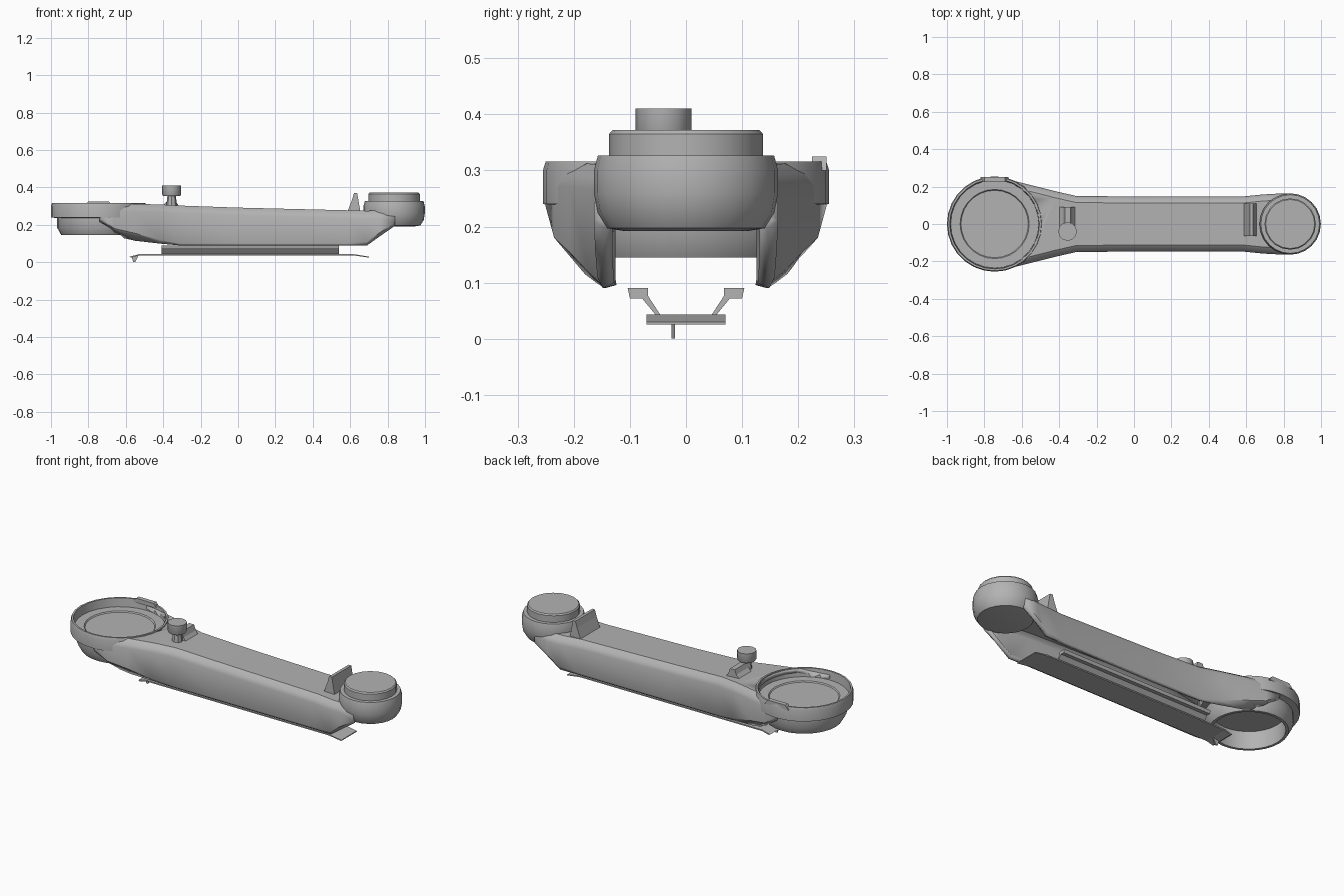
import bpy, bmesh, math
from mathutils import Vector

cube = bpy.data.objects.get("Cube")
if cube:
    bpy.data.objects.remove(cube, do_unlink=True)

grey = bpy.data.materials.new("machined grey")
grey.use_nodes = True
COLOUR = (0.45, 0.45, 0.45, 1)
grey.diffuse_color = COLOUR
grey.node_tree.nodes["Principled BSDF"].inputs["Base Color"].default_value = COLOUR


def finish(name, bm, smooth=True):
    """Turn a bmesh into a named grey object."""
    bmesh.ops.remove_doubles(bm, verts=bm.verts, dist=1e-5)
    bmesh.ops.recalc_face_normals(bm, faces=bm.faces)
    mesh = bpy.data.meshes.new(name)
    bm.to_mesh(mesh)
    bm.free()
    mesh.materials.append(grey)
    obj = bpy.data.objects.new(name, mesh)
    bpy.context.collection.objects.link(obj)
    if smooth:
        bpy.ops.object.select_all(action='DESELECT')
        obj.select_set(True)
        bpy.context.view_layer.objects.active = obj
        bpy.ops.object.shade_smooth_by_angle(angle=math.radians(35))
    return obj


def loft(bm, rings, closed=False):
    """Skin a list of equally long point rows."""
    rows = [[bm.verts.new(p) for p in ring] for ring in rings]
    n = len(rows[0])
    for a, b in zip(rows, rows[1:]):
        for i in range(n if closed else n - 1):
            j = (i + 1) % n
            bm.faces.new((a[i], a[j], b[j], b[i]))
    return rows


def lathe(name, centre, profile, sides=24):
    """Spin a radius/height profile about a vertical axis."""
    bm = bmesh.new()
    rings = [[(centre[0] + r * math.cos(i * math.tau / sides),
               centre[1] + r * math.sin(i * math.tau / sides), z)
              for i in range(sides)] for r, z in profile]
    rows = loft(bm, rings, closed=True)
    bm.faces.new(rows[0])
    bm.faces.new(rows[-1])
    return finish(name, bm)


def prism(name, outline, y0, y1):
    """Extrude an x/z outline across y."""
    bm = bmesh.new()
    rows = loft(bm, [[(x, y, z) for x, z in outline] for y in (y0, y1)], closed=True)
    for row in rows:
        bm.faces.new(row)
    return finish(name, bm, False)


def bar(name, section, x0, x1):
    """Extrude a y/z section along x."""
    bm = bmesh.new()
    rows = loft(bm, [[(x, y, z) for y, z in section] for x in (x0, x1)], closed=True)
    for row in rows:
        bm.faces.new(row)
    return finish(name, bm, False)


BIG, SMALL = (-0.745, 0), (0.835, 0)

# Hollow beam, open underneath: x, bottom half width, side half width,
# bottom z, lower side z, top z
stations = [
    (-0.74, 0.20, 0.250, 0.17, 0.235, 0.312),
    (-0.66, 0.20, 0.235, 0.14, 0.18, 0.312),
    (-0.55, 0.18, 0.208, 0.115, 0.155, 0.312),
    (-0.42, 0.16, 0.175, 0.10, 0.12, 0.309),
    (-0.31, 0.145, 0.15, 0.09, 0.10, 0.303),
    (0.00, 0.145, 0.147, 0.09, 0.10, 0.292),
    (0.58, 0.145, 0.147, 0.09, 0.10, 0.278),
    (0.69, 0.148, 0.158, 0.09, 0.11, 0.275),
    (0.76, 0.148, 0.162, 0.14, 0.16, 0.277),
    (0.84, 0.145, 0.164, 0.195, 0.21, 0.280),
]
bm = bmesh.new()
rings = []
for x, wb, ws, zb, zl, zt in stations:
    half = [(wb, zb), (ws, zl), (ws, zt - 0.04), (ws - 0.01, zt - 0.018), (ws - 0.035, zt)]
    rings.append([(x, y, z) for y, z in half] + [(x, -y, z) for y, z in reversed(half)])
loft(bm, rings)
beam = finish("beam_shell", bm)
wall = beam.modifiers.new("wall", 'SOLIDIFY')
wall.thickness = 0.022
wall.offset = -1
# make sure the wall grows inward
top = max(beam.data.polygons, key=lambda p: p.center.z)
if top.normal.z < 0:
    beam.data.flip_normals()

# The beam is bored out where the large socket sits
cutter = lathe("socket_cutter", BIG, [(0.236, 0.0), (0.236, 0.6)])
cutter.hide_render = True
cutter.hide_set(True)
cutter.display_type = 'WIRE'
bore = beam.modifiers.new("bore", 'BOOLEAN')
bore.object = cutter
bore.operation = 'DIFFERENCE'
bore.solver = 'EXACT'

# Large socket: shallow cup above, open skirt below
lathe("large_socket", BIG, [
    (0.18, 0.262), (0.185, 0.268), (0.235, 0.268), (0.24, 0.316), (0.25, 0.316),
    (0.255, 0.30), (0.255, 0.24), (0.222, 0.236), (0.222, 0.185), (0.20, 0.145),
    (0.185, 0.145), (0.185, 0.245)], 28)
prism("socket_key", [(-0.82, 0.30), (-0.67, 0.30), (-0.69, 0.325), (-0.80, 0.325)], 0.225, 0.25)

# Small joint: rounded housing with a raised cap
lathe("small_housing", SMALL, [
    (0.11, 0.192), (0.14, 0.197), (0.158, 0.225), (0.164, 0.26), (0.164, 0.30),
    (0.157, 0.327), (0.10, 0.327)])
lathe("small_cap", SMALL, [(0.137, 0.32), (0.137, 0.365), (0.131, 0.372)], 20)

# Tapered stop beside the cap
prism("stop_tab", [(0.585, 0.27), (0.61, 0.335), (0.62, 0.37), (0.637, 0.37), (0.655, 0.27)],
      -0.065, 0.11)

# Knob on a bracket beside the socket
lathe("knob_stem", (-0.355, -0.04), [(0.03, 0.29), (0.022, 0.36)], 8)
lathe("knob", (-0.355, -0.04), [(0.046, 0.355), (0.05, 0.362), (0.05, 0.41)], 12)
prism("knob_bracket", [(-0.41, 0.295), (-0.38, 0.325), (-0.37, 0.35), (-0.34, 0.35),
                       (-0.33, 0.32), (-0.31, 0.295)], -0.02, 0.09)

# Cable tray under the beam: two rails, two sloping webs and a floor strip
for side, s in (("left", 1), ("right", -1)):
    bar(f"tray_rail_{side}", [(s * 0.068, 0.072), (s * 0.10, 0.072), (s * 0.104, 0.09),
                              (s * 0.068, 0.09)], -0.41, 0.54)
    bar(f"tray_web_{side}", [(s * 0.044, 0.04), (s * 0.052, 0.04), (s * 0.085, 0.08),
                             (s * 0.07, 0.08)], -0.41, 0.54)
prism("tray_floor", [(-0.57, 0.025), (-0.53, 0.036), (0.62, 0.036), (0.70, 0.025),
                     (0.70, 0.03), (0.62, 0.043), (-0.53, 0.043), (-0.58, 0.03)], -0.07, 0.07)
prism("tray_tip", [(-0.56, 0.0), (-0.55, 0.0), (-0.53, 0.04), (-0.57, 0.03)], -0.026, -0.02)
